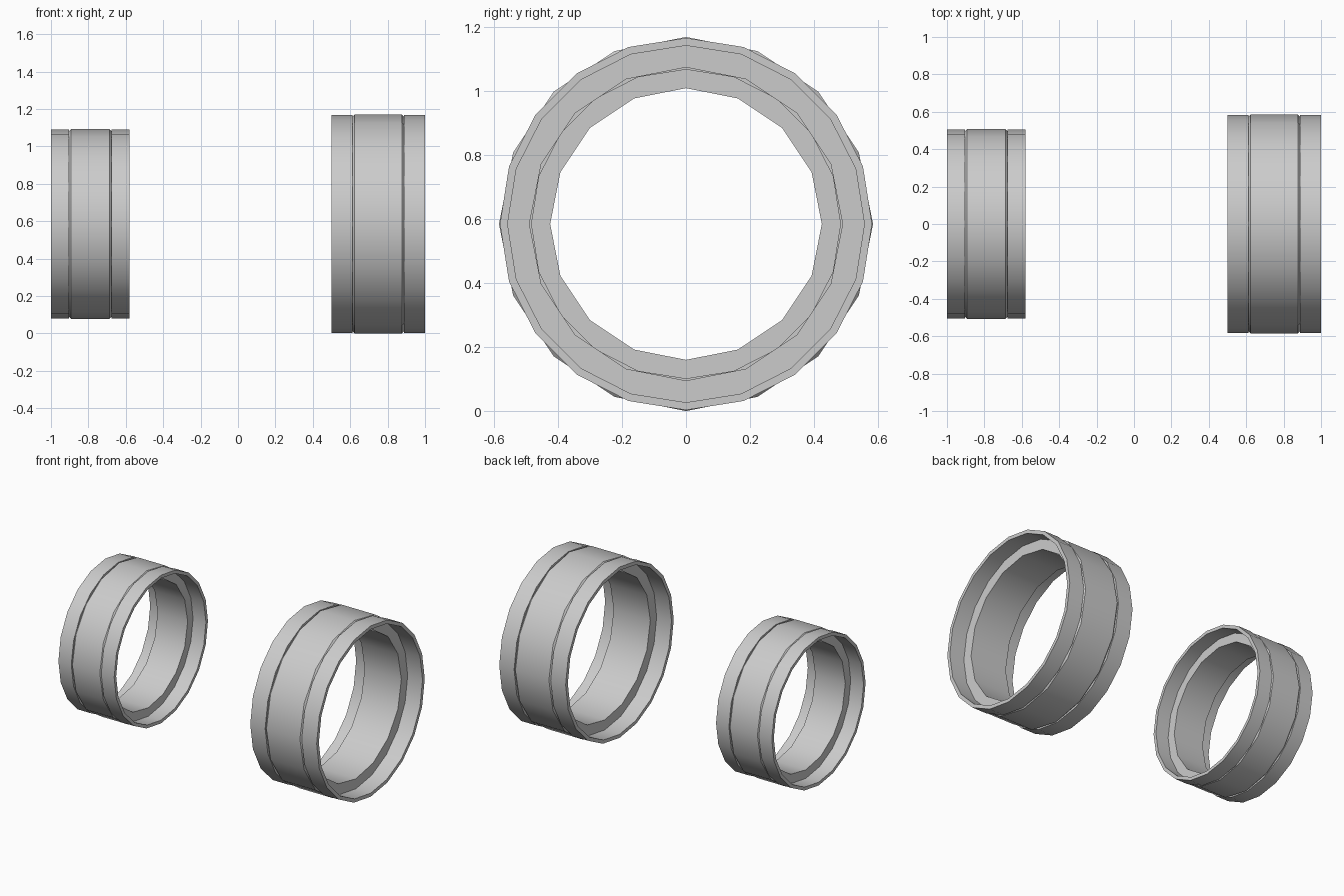
import bpy, bmesh, math

if "Cube" in bpy.data.objects:
    bpy.data.objects.remove(bpy.data.objects["Cube"])

AXIS_Z = 0.585


def lathe(name, profile, sides):
    """Spin a closed (x, radius) profile about the x axis."""
    bm = bmesh.new()
    loops = []
    for i in range(sides):
        a = 2 * math.pi * i / sides
        loops.append([bm.verts.new((x, r * math.sin(a), AXIS_Z + r * math.cos(a)))
                      for x, r in profile])
    n = len(profile)
    for i in range(sides):
        a, b = loops[i], loops[(i + 1) % sides]
        for j in range(n):
            k = (j + 1) % n
            bm.faces.new((a[j], a[k], b[k], b[j]))
    bmesh.ops.recalc_face_normals(bm, faces=bm.faces)
    mesh = bpy.data.meshes.new(name)
    bm.to_mesh(mesh)
    bm.free()
    obj = bpy.data.objects.new(name, mesh)
    bpy.context.collection.objects.link(obj)
    bpy.ops.object.select_all(action='DESELECT')
    obj.select_set(True)
    bpy.context.view_layer.objects.active = obj
    bpy.ops.object.shade_smooth_by_angle(angle=math.radians(30))
    return obj


def collar(name, x0, x1, rim_w, r_band, r_rim, r_rim_in, r_hole, c):
    a, b = x0 + rim_w, x1 - rim_w
    # thick central band with chamfered outer edges
    lathe(name + "_band", [(a, r_hole), (a, r_band - c), (a + c, r_band),
                           (b - c, r_band), (b, r_band - c), (b, r_hole)], 16)
    # thin rims at both ends
    for side, s, e in (("left", x0, a), ("right", b, x1)):
        lathe(f"{name}_{side}_rim", [(s, r_rim_in), (s, r_rim),
                                     (e, r_rim), (e, r_rim_in)], 20)


collar("large_collar", 0.5, 1.0, 0.112, 0.585, 0.582, 0.558, 0.49, 0.012)
collar("small_collar", -1.0, -0.58, 0.097, 0.507, 0.505, 0.483, 0.425, 0.010)
